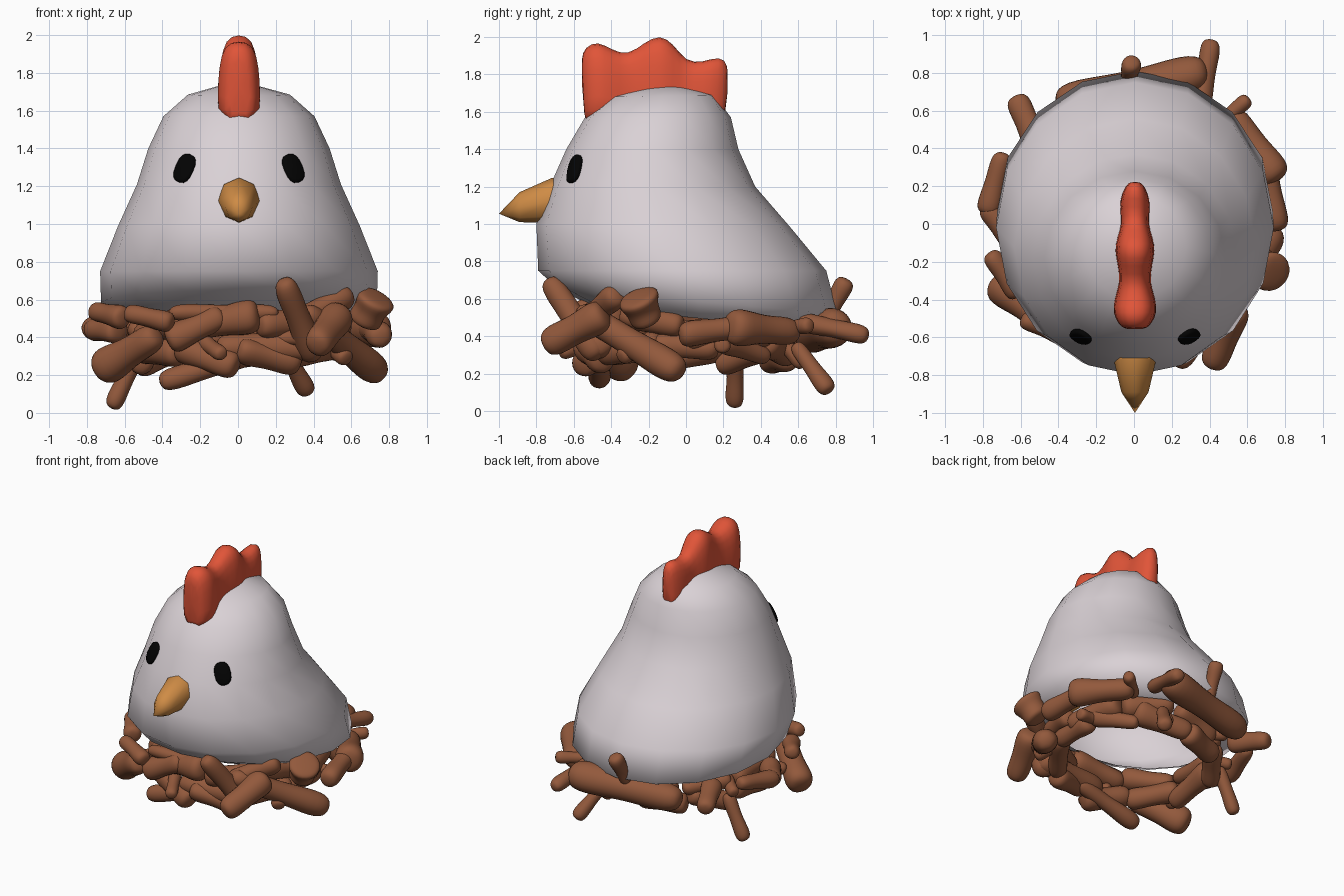
import bpy, bmesh, math, random
from mathutils import Vector, Matrix

if "Cube" in bpy.data.objects:
    bpy.data.objects.remove(bpy.data.objects["Cube"])

random.seed(4)


def material(name, color):
    m = bpy.data.materials.new(name)
    m.diffuse_color = (*color, 1)
    m.use_nodes = True
    m.node_tree.nodes["Principled BSDF"].inputs["Base Color"].default_value = m.diffuse_color
    return m


WHITE = material("feathers", (0.70, 0.64, 0.67))
RED = material("comb_red", (0.75, 0.09, 0.04))
ORANGE = material("beak_orange", (0.62, 0.26, 0.06))
BLACK = material("eye_black", (0.001, 0.001, 0.001))
BROWN = material("wood", (0.29, 0.10, 0.045))


def loft(bm, rings, cap=True):
    """Skin closed rings of points; a one-point ring is a pole."""
    vs = [[bm.verts.new(p) for p in r] for r in rings]
    for a, b in zip(vs, vs[1:]):
        n = max(len(a), len(b))
        for i in range(n):
            j = (i + 1) % n
            quad = [a[i % len(a)], a[j % len(a)], b[j % len(b)], b[i % len(b)]]
            bm.faces.new(list(dict.fromkeys(quad)))
    for r in (vs[0], vs[-1]):
        if cap and len(r) > 2:
            bm.faces.new(r)


def finish(name, bm, mat, subsurf=0):
    bmesh.ops.recalc_face_normals(bm, faces=bm.faces)
    me = bpy.data.meshes.new(name)
    bm.to_mesh(me)
    bm.free()
    for p in me.polygons:
        p.use_smooth = True
    me.materials.append(mat)
    ob = bpy.data.objects.new(name, me)
    bpy.context.collection.objects.link(ob)
    if subsurf:
        s = ob.modifiers.new("smooth", "SUBSURF")
        s.levels = s.render_levels = subsurf
    return ob


# Body: tilted elliptical rings (half width, front y, front z, back y, back z), open underneath
body_rings = [
    (0.27, -0.40, 1.68, 0.15, 1.69), (0.40, -0.54, 1.57, 0.24, 1.57),
    (0.48, -0.64, 1.40, 0.28, 1.40), (0.54, -0.72, 1.22, 0.37, 1.20),
    (0.64, -0.80, 1.00, 0.56, 0.98), (0.735, -0.79, 0.75, 0.75, 0.75),
    (0.73, -0.68, 0.65, 0.81, 0.52), (0.56, -0.48, 0.55, 0.63, 0.44)]
rings = [[(0, -0.10, 1.76)]]
for w, yf, zf, yb, zb in body_rings:
    ring = []
    for i in range(16):
        a = math.tau * i / 16
        t = (1 - math.cos(a)) / 2
        ring.append((0.005 + w * math.sin(a), yf + (yb - yf) * t, zf + (zb - zf) * t))
    rings.append(ring)
bm = bmesh.new()
loft(bm, rings, cap=False)
finish("body", bm, WHITE)

# Comb: upright sections along y (y, top z, half width)
comb = [(-0.565, 1.89, 0.06), (-0.54, 1.955, 0.09), (-0.47, 1.985, 0.118), (-0.40, 1.94, 0.11),
        (-0.31, 1.905, 0.08), (-0.22, 1.98, 0.09), (-0.14, 2.02, 0.11), (-0.07, 1.975, 0.095),
        (0.0, 1.87, 0.07), (0.09, 1.87, 0.085), (0.18, 1.905, 0.07), (0.235, 1.86, 0.035)]
section = [(1, 0), (1, 0.35), (0.95, 0.68), (0.7, 0.95), (0, 1)]
section += [(-x, z) for x, z in reversed(section[:-1])]
base = 1.53
bm = bmesh.new()
loft(bm, [[(0.005 + x * w,
            y + (0.02 * (1 - z) if y < -0.5 else -0.02 * (1 - z) if y > 0.15 else 0),
            base + (top - base) * z) for x, z in section] for y, top, w in comb])
finish("comb", bm, RED, 1)

# Beak: octagonal, hooked down towards the tip (y, centre z, half width, half height)
bm = bmesh.new()
beak = [(-0.66, 1.125, 0.112, 0.12), (-0.72, 1.125, 0.112, 0.12), (-0.89, 1.09, 0.072, 0.08)]
loft(bm, [[(0.005 + w * math.sin(k * math.pi / 4), y, z + h * math.cos(k * math.pi / 4))
           for k in range(8)] for y, z, w, h in beak] + [[(0.005, -1.0, 1.055)]])
finish("beak", bm, ORANGE)

# Eyes: slanted flat rounded discs lying on the face
for side, name in ((1, "right_eye"), (-1, "left_eye")):
    normal = Vector((0.46 * side, -0.82, 0.34)).normalized()
    rot = normal.to_track_quat('Z', 'Y').to_matrix().to_4x4()
    bm = bmesh.new()
    outline = []
    for k in range(16):
        c, s = math.cos(math.tau * k / 16), math.sin(math.tau * k / 16)
        outline.append((math.copysign(abs(c) ** 0.8, c) * 0.055, math.copysign(abs(s) ** 0.8, s) * 0.08))
    loft(bm, [[(x, y, -0.02) for x, y in outline], [(x, y, 0.006) for x, y in outline],
              [(x * 0.8, y * 0.8, 0.013) for x, y in outline]])
    bm.transform(Matrix.Translation((0.005 + 0.288 * side, -0.60, 1.295)) @ rot
                 @ Matrix.Rotation(0.24 * side, 4, 'Z'))
    finish(name, bm, BLACK)


# Nest: rounded, lumpy sticks between two points, waisted and uneven
def stick(name, p, q, r):
    p, q = Vector(p), Vector(q)
    u = (q - p).normalized()
    s = u.orthogonal().normalized()
    t = u.cross(s)
    bm = bmesh.new()
    rings = []
    fat = random.uniform(0.85, 1.15)
    for f, k in ((0, 0.7 * fat), (0.13, 1.2 * fat), (0.5, 0.9), (0.87, 1.2 * (2 - fat)), (1, 0.7 * (2 - fat))):
        c = p.lerp(q, f)
        rings.append([c + (s * math.cos(a) + t * math.sin(a)) * r * k * random.uniform(1.05, 1.3)
                      for a in (math.tau * i / 6 for i in range(6))])
    loft(bm, rings)
    finish(name, bm, BROWN, 2)


front_sticks = [
    (0.24, -0.74, 0.71, 0.40, -0.46, 0.28, 0.065), (0.34, -0.58, 0.54, 0.76, -0.02, 0.20, 0.075),
    (0.30, -0.54, 0.48, 0.60, -0.36, 0.63, 0.060), (0.74, -0.27, 0.62, 0.66, -0.20, 0.47, 0.095),
    (0.41, -0.76, 0.35, 0.54, -0.42, 0.52, 0.080), (-0.37, -0.53, 0.53, 0.22, -0.53, 0.53, 0.040),
    (-0.38, -0.54, 0.38, -0.07, -0.54, 0.52, 0.070), (-0.42, -0.46, 0.16, 0.12, -0.48, 0.32, 0.055),
    (-0.12, -0.50, 0.34, 0.45, -0.46, 0.36, 0.075), (-0.74, -0.30, 0.22, -0.42, -0.55, 0.42, 0.080),
    (-0.60, -0.50, 0.53, -0.34, -0.60, 0.48, 0.050)]
rear_sticks = [
    (0.40, 0.81, 0.45, -0.42, 0.64, 0.40, 0.095), (0.41, 0.98, 0.40, 0.35, 0.60, 0.48, 0.050),
    (-0.01, 0.86, 0.71, -0.04, 0.72, 0.44, 0.045), (-0.63, 0.68, 0.40, -0.50, 0.40, 0.46, 0.065),
    (-0.69, 0.38, 0.50, -0.78, 0.05, 0.44, 0.055), (-0.79, 0.10, 0.44, -0.62, -0.10, 0.44, 0.065),
    (0.76, 0.22, 0.45, 0.50, 0.60, 0.42, 0.080), (0.76, -0.04, 0.40, 0.68, 0.36, 0.46, 0.065),
    (0.61, 0.67, 0.46, 0.42, 0.50, 0.44, 0.040), (0.37, 0.77, 0.10, 0.24, 0.58, 0.36, 0.045),
    (-0.67, 0.26, 0.02, -0.52, 0.26, 0.34, 0.045), (-0.77, -0.15, 0.54, -0.60, -0.38, 0.50, 0.055)]
for n, s in enumerate(front_sticks + rear_sticks):
    stick(f"nest_stick_{n + 1}", s[:3], s[3:6], s[6])

# Woven rings of the nest: a lower one and one tucked against the body
for level, d, h, count in (("lower", 0.55, 0.31, 10), ("upper", 0.56, 0.44, 9)):
    for n in range(count):
        a = math.tau * (n + 0.5 * (level == "upper")) / count
        z = h + random.uniform(-0.04, 0.04) - (0.04 * math.sin(a) if level == "upper" else 0)
        tilt = random.uniform(-0.06, 0.06)
        half = random.uniform(0.30, 0.40)
        p, q = [(d * math.cos(a + e * half), d * math.sin(a + e * half), z + e * tilt) for e in (-1, 1)]
        stick(f"nest_{level}_ring_{n + 1}", p, q, random.uniform(0.055, 0.08))

# Small loose twigs
for n in range(8):
    a = math.tau * (n + 0.5) / 8
    b = a + random.uniform(-0.3, 0.3)
    stick(f"nest_twig_{n + 1}", (0.50 * math.cos(a), 0.50 * math.sin(a), random.uniform(0.35, 0.42)),
          (0.68 * math.cos(b), 0.68 * math.sin(b), random.uniform(0.18, 0.46)), 0.04)
